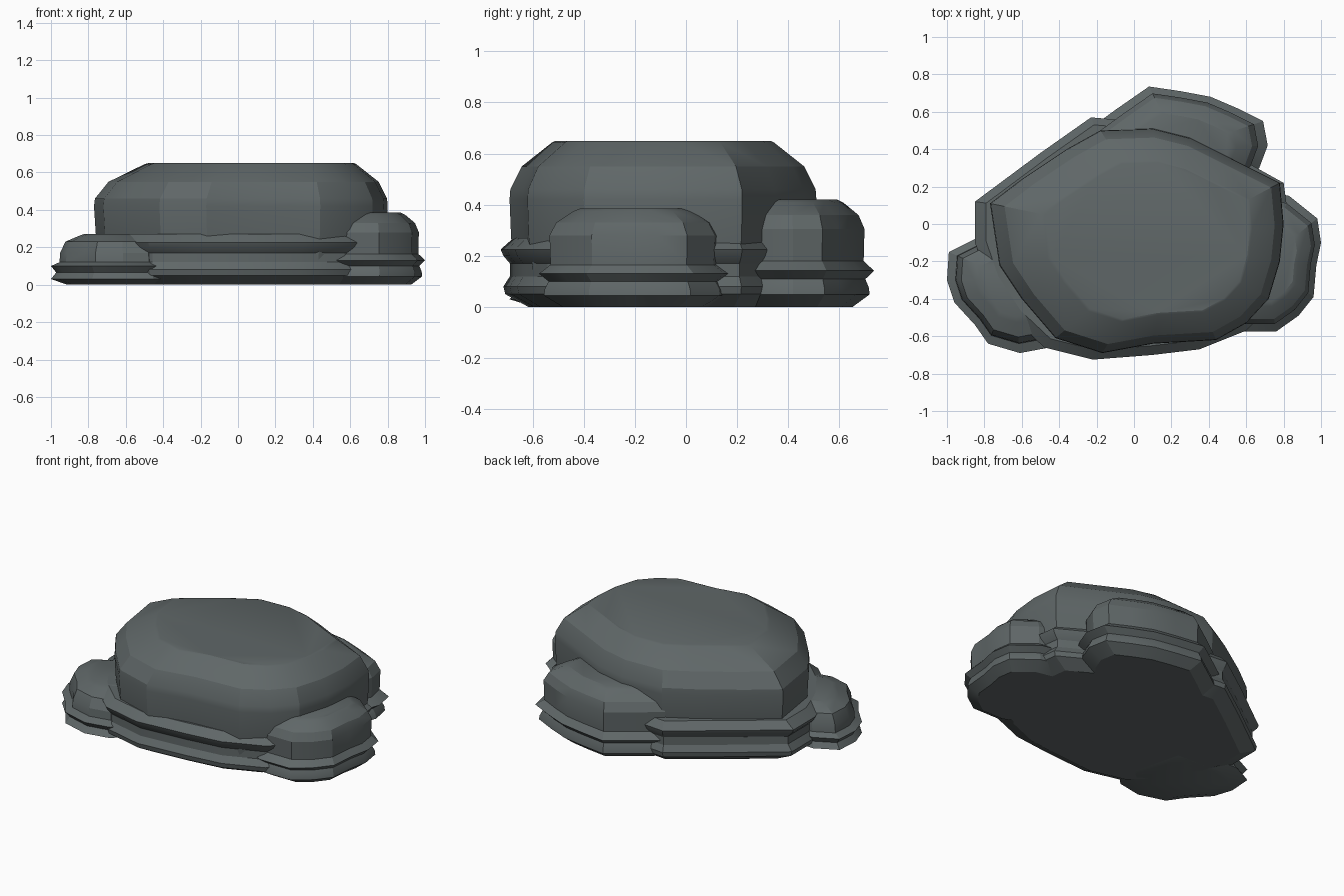
import bpy
import bmesh

cube = bpy.data.objects.get("Cube")
if cube:
    bpy.data.objects.remove(cube, do_unlink=True)

# One slate grey for all the stone
stone = bpy.data.materials.new("slate_grey")
stone.use_nodes = True
colour = (0.115, 0.135, 0.137, 1)
stone.diffuse_color = colour
stone.node_tree.nodes["Principled BSDF"].inputs["Base Color"].default_value = colour


def make_rock(name, centre, outline, profile):
    """Stack copies of an outline, each scaled about the centre at its own height."""
    cx, cy = centre
    bm = bmesh.new()
    rings = []
    for z, scale in profile:
        rings.append([bm.verts.new((cx + (x - cx) * scale, cy + (y - cy) * scale, z))
                      for x, y in outline])
    for low, high in zip(rings, rings[1:]):
        for i in range(len(outline)):
            j = (i + 1) % len(outline)
            bm.faces.new((low[i], low[j], high[j], high[i]))
    bm.faces.new(rings[0])
    bm.faces.new(rings[-1])
    bmesh.ops.recalc_face_normals(bm, faces=bm.faces)

    mesh = bpy.data.meshes.new(name)
    bm.to_mesh(mesh)
    bm.free()
    mesh.materials.append(stone)
    rock = bpy.data.objects.new(name, mesh)
    bpy.context.collection.objects.link(rock)

    # Soft facets, crisp ledges
    bpy.ops.object.select_all(action="DESELECT")
    rock.select_set(True)
    bpy.context.view_layer.objects.active = rock
    bpy.ops.object.shade_smooth_by_angle(angle=0.4)
    return rock


# Large central boulder with a flat top
make_rock(
    "main_boulder", (0.2, -0.09),
    [(-.77, .11), (-.6, .24), (-.36, .4), (-.18, .5), (.1, .51), (.3, .46),
     (.52, .35), (.78, .22), (.8, 0), (.78, -.2), (.72, -.4), (.6, -.53),
     (.44, -.62), (.1, -.64), (-.17, -.69), (-.42, -.61), (-.6, -.4), (-.72, -.22)],
    [(.1, .95), (.27, .99), (.42, 1), (.46, .995), (.55, .92), (.645, .72), (.65, .7)])

# Wide ridged shelf under the boulder
make_rock(
    "main_shelf", (0, 0),
    [(-.85, .12), (-.85, -.1), (-.78, -.3), (-.65, -.5), (-.48, -.66), (-.22, -.725),
     (.1, -.7), (.35, -.67), (.6, -.57), (.75, -.42), (.82, -.2), (.83, 0),
     (.8, .22), (.62, .32), (.3, .47), (0, .55), (-.23, .57), (-.5, .38)],
    [(0, .85), (.05, .975), (.08, .985), (.12, .95), (.17, .95), (.2, .985),
     (.225, 1), (.27, .93)])

# Shared profile of the two taller side rocks: undercut, two ridges, rounded top
tall_profile = [(0, .75), (.045, .95), (.07, .94), (.1, .9), (.13, 1), (.165, .88),
                (.28, .89), (.33, .82), (.375, .64), (.385, .57)]

make_rock(
    "left_rock", (0.7, -0.2),
    [(.6, .2), (.83, .15), (.98, .03), (1, -.1), (.975, -.22), (.96, -.39),
     (.88, -.49), (.76, -.575), (.56, -.575), (.4, -.5), (.4, .1)],
    tall_profile)

make_rock(
    "back_rock", (0.25, 0.4),
    [(.6, .2), (.67, .3), (.715, .42), (.69, .55), (.55, .62), (.41, .68),
     (.25, .71), (.08, .735), (-.1, .61), (-.25, .5), (0, .2)],
    [(z * 1.09, scale) for z, scale in tall_profile])

# Low ledge rock at the front right
make_rock(
    "right_rock", (-0.65, -0.3),
    [(-.85, -.08), (-.99, -.15), (-1, -.3), (-.96, -.42), (-.85, -.54),
     (-.78, -.64), (-.61, -.69), (-.45, -.66), (-.3, -.5), (-.4, -.1)],
    [(0, .75), (.03, 1), (.065, .92), (.1, 1), (.12, .87), (.17, .86),
     (.23, .78), (.26, .58), (.27, .5)])
